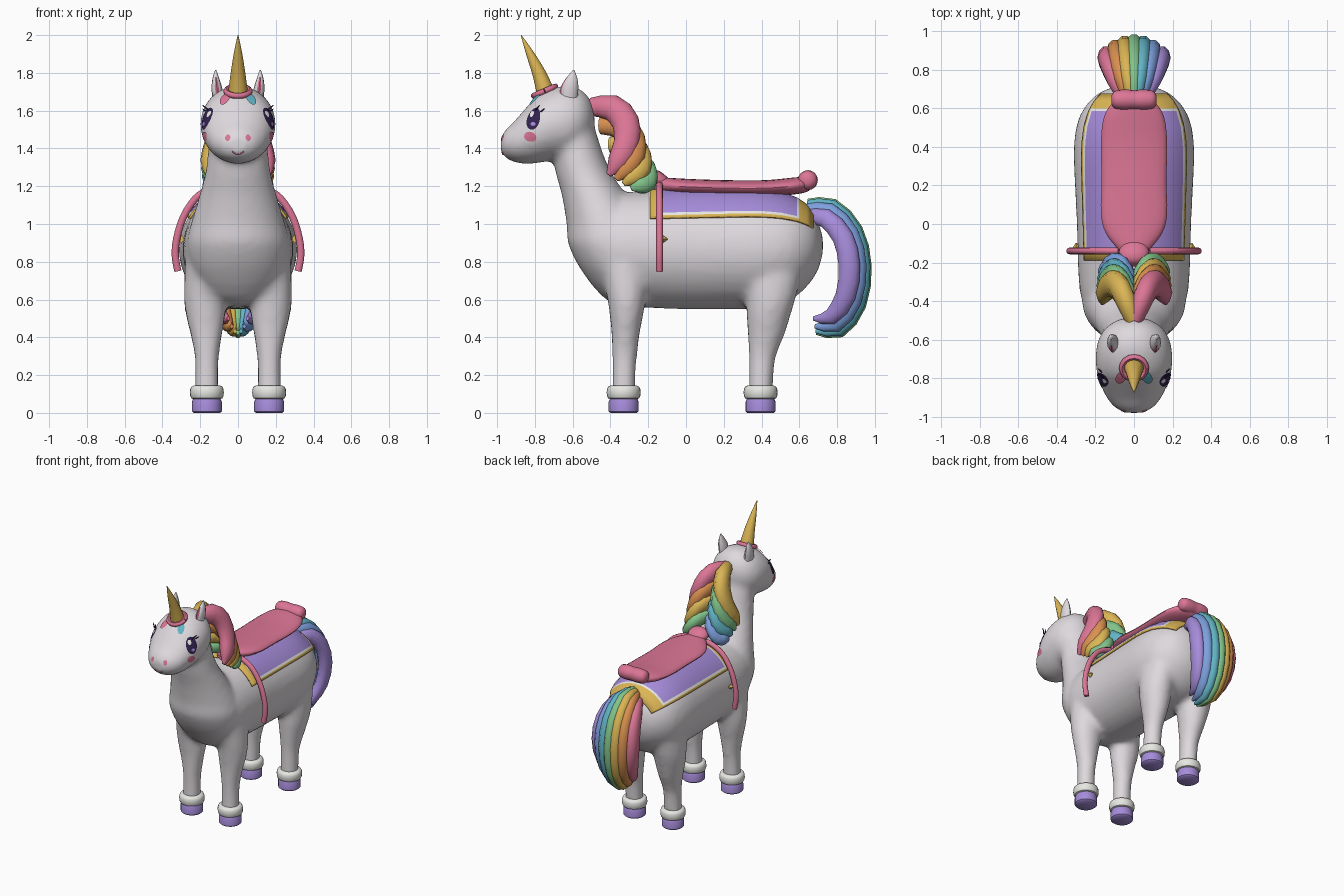
import bpy, bmesh
from math import radians, sin, cos, pi
from mathutils import Vector
from mathutils.bvhtree import BVHTree

if "Cube" in bpy.data.objects:
    bpy.data.objects.remove(bpy.data.objects["Cube"])

X, Y, Z = Vector((1, 0, 0)), Vector((0, 1, 0)), Vector((0, 0, 1))
SIDES = (("left", 1), ("right", -1))


def material(name, *rgb):
    lin = [((c / 255 + .055) / 1.055) ** 2.4 for c in rgb] + [1]
    m = bpy.data.materials.new(name)
    m.use_nodes = True
    m.diffuse_color = lin
    m.node_tree.nodes["Principled BSDF"].inputs["Base Color"].default_value = lin
    return m


coat = material("coat_grey", 222, 217, 221)
white = material("white", 240, 240, 236)
pink = material("pink", 220, 118, 150)
orange = material("orange", 218, 145, 80)
gold = material("gold", 220, 182, 86)
green = material("green", 130, 196, 138)
teal = material("teal", 98, 180, 198)
blue = material("blue", 125, 160, 222)
purple = material("purple", 166, 140, 218)
dark = material("dark_violet", 50, 34, 78)


def spline(rows, steps):
    """Smoothly interpolate rows of numbers."""
    out, last = [], len(rows) - 1
    for i in range(last):
        quad = zip(rows[max(i - 1, 0)], rows[i], rows[i + 1], rows[min(i + 2, last)])
        quad = list(quad)
        for k in range(steps):
            t = k / steps
            out.append([b + .5 * t * (c - a + t * (2 * a - 5 * b + 4 * c - d
                        + t * (3 * b - a - 3 * c + d))) for a, b, c, d in quad])
    return out + [list(rows[-1])]


def loft(bm, rows, axis=None, ref=X, sides=16, steps=3):
    """Skin ellipses given as (x, y, z, radius a, radius b); axis None follows the path."""
    rows = spline(rows, steps)
    pts = [Vector(r[:3]) for r in rows]
    rings = []
    for i, (p, r) in enumerate(zip(pts, rows)):
        if axis == "y":
            u, v = X, Z
        elif axis == "z":
            u, v = X, Y
        else:
            t = (pts[min(i + 1, len(pts) - 1)] - pts[max(i - 1, 0)]).normalized()
            v = t.cross(ref).normalized()
            u = v.cross(t)
        a, b = max(r[3], .002), max(r[4], .002)
        rings.append([bm.verts.new(p + u * a * cos(2 * pi * k / sides)
                                   + v * b * sin(2 * pi * k / sides)) for k in range(sides)])
    for lo, hi in zip(rings, rings[1:]):
        for k in range(sides):
            n = (k + 1) % sides
            bm.faces.new((lo[k], lo[n], hi[n], hi[k]))
    bm.faces.new(rings[0][::-1])
    bm.faces.new(rings[-1])


def finish(name, bm, *mats, recalc=True):
    if recalc:
        bmesh.ops.recalc_face_normals(bm, faces=bm.faces)
    me = bpy.data.meshes.new(name)
    bm.to_mesh(me)
    bm.free()
    ob = bpy.data.objects.new(name, me)
    bpy.context.collection.objects.link(ob)
    for m in mats:
        me.materials.append(m)
    me.shade_smooth()
    me.set_sharp_from_angle(angle=radians(45))
    return ob


def part(name, rows, mat, **kw):
    bm = bmesh.new()
    loft(bm, rows, **kw)
    return finish(name, bm, mat)


# Body: torso, neck, head and legs fused into one skin
bm = bmesh.new()
torso = [(-.59, .91, .05, .06), (-.56, .91, .12, .14), (-.5, .9, .21, .22),
         (-.4, .875, .27, .29), (-.25, .865, .29, .305), (0, .865, .297, .317),
         (.2, .865, .307, .317), (.4, .865, .313, .312), (.55, .87, .287, .275),
         (.65, .88, .22, .2), (.7, .885, .14, .125), (.725, .885, .04, .04)]
loft(bm, [(0, *r) for r in torso], "y", sides=32)
neck = [(-.37, .68, .2, .13), (-.38, .78, .25, .19), (-.4, .9, .27, .225),
        (-.42, 1, .25, .212), (-.485, 1.15, .205, .172), (-.553, 1.3, .168, .143),
        (-.6, 1.5, .15, .12)]
loft(bm, [(0, *r) for r in neck], "z", sides=32)
head = [(-.485, 1.555, .04, .04), (-.505, 1.555, .1, .1), (-.55, 1.55, .158, .158),
        (-.62, 1.54, .192, .192), (-.7, 1.53, .2, .192), (-.78, 1.505, .193, .182),
        (-.85, 1.465, .168, .147), (-.91, 1.435, .138, .108), (-.955, 1.425, .098, .075),
        (-.98, 1.42, .05, .04)]
loft(bm, [(0, *r) for r in head], "y", sides=32)
fore = [(.165, -.33, .08, .064, .064), (.165, -.328, .2, .063, .062),
        (.165, -.325, .3, .065, .067), (.168, -.32, .42, .085, .076),
        (.172, -.315, .52, .105, .09), (.175, -.315, .62, .112, .105),
        (.17, -.32, .78, .11, .13)]
hind = [(.165, .395, .08, .064, .064), (.165, .398, .2, .063, .066),
        (.165, .405, .3, .065, .073), (.168, .425, .42, .085, .1),
        (.172, .437, .52, .105, .118), (.175, .45, .62, .112, .135),
        (.17, .45, .78, .11, .17)]
for side, s in SIDES:
    for leg in (fore, hind):
        loft(bm, [(s * r[0], *r[1:]) for r in leg], "z", sides=20)
body = finish("body", bm, coat)
remesh = body.modifiers.new("fuse", "REMESH")
remesh.mode = "VOXEL"
remesh.voxel_size = .02
soften = body.modifiers.new("soften", "SMOOTH")
soften.factor = .5
soften.iterations = 7
graph = bpy.context.evaluated_depsgraph_get()
skin = bpy.data.meshes.new_from_object(body.evaluated_get(graph))
body.modifiers.clear()
body.data = skin
skin.materials.clear()
skin.materials.append(coat)
skin.shade_smooth()
surface = BVHTree.FromPolygons([v.co for v in skin.vertices],
                               [p.vertices for p in skin.polygons])


def on_body(origin, direction, lift):
    hit, normal, _, _ = surface.ray_cast(origin, direction)
    return None if hit is None else hit + normal * lift


def decal(name, centre, facing, w, h, mat, lift=.004):
    """Thin oval patch following the skin."""
    n = Vector(facing).normalized()
    u = Z.cross(n).normalized()
    v = n.cross(u)
    c = Vector(centre)
    bm = bmesh.new()

    def vert(a, b):
        p = c + u * a + v * b
        return bm.verts.new(on_body(p + n * .2, -n, lift) or p)
    mid = vert(0, 0)
    count = 20
    rings = [[vert(w * r * cos(2 * pi * k / count), h * r * sin(2 * pi * k / count))
              for k in range(count)] for r in (.5, 1)]
    for k in range(count):
        j = (k + 1) % count
        bm.faces.new((mid, rings[0][k], rings[0][j]))
        bm.faces.new((rings[0][k], rings[1][k], rings[1][j], rings[0][j]))
    finish(name, bm, mat, recalc=False)


# Face, ears, socks and hooves
for side, s in SIDES:
    gaze = (.8 * s, -.55, .15)
    decal(side + "_eye", (.155 * s, -.8, 1.555), gaze, .04, .06, dark)
    decal(side + "_eye_glint", (.15 * s, -.812, 1.58), gaze, .013, .017, white, .007)
    decal(side + "_eye_shine", (.16 * s, -.795, 1.525), gaze, .014, .01, purple, .007)
    decal(side + "_cheek", (.16 * s, -.815, 1.46), gaze, .032, .025, pink)
    decal(side + "_nostril", (.045 * s, -.94, 1.45), (.3 * s, -1, .2), .014, .018, pink)
    decal(side + "_forelock", (.07 * s, -.8, 1.665), (.4 * s, -.7, .6), .024, .045,
          teal if s > 0 else pink, .008)
    for k in range(2):
        part(f"{side}_lash_{k}", [(.16 * s, -.795 + .02 * k, 1.605 - .015 * k, .006, .006),
                                  (.188 * s, -.775 + .025 * k, 1.63 - .02 * k, .002, .002)],
             dark, sides=6, steps=1, ref=Z)
    ear = [(.105, -.62, 1.66, .03, .045), (.112, -.615, 1.72, .028, .045),
           (.117, -.605, 1.77, .018, .03), (.118, -.595, 1.815, .003, .004)]
    part(side + "_ear", [(s * r[0], *r[1:]) for r in ear], coat, axis="z", sides=12)
    inner = [(.108, -.65, 1.69, .012, .018), (.113, -.643, 1.73, .013, .018),
             (.117, -.622, 1.775, .006, .012)]
    part(side + "_inner_ear", [(s * r[0], *r[1:]) for r in inner], pink, axis="z", sides=8)
    for end, y in (("front", -.33), ("rear", .395)):
        sock = [(.072, .06), (.078, .083), (.108, .09), (.138, .083), (.146, .06)]
        part(f"{end}_{side}_sock", [(.165 * s, y, z, r, r) for z, r in sock], white,
             axis="z", sides=24, steps=2)
        hoof = [(0, .07), (.008, .079), (.06, .079), (.08, .07)]
        part(f"{end}_{side}_hoof", [(.165 * s, y, z, r, r) for z, r in hoof], purple,
             axis="z", sides=24, steps=1)

smile = []
for k in range(-3, 4):
    p = on_body(Vector((k * .01, -1.3, 1.37 + .0015 * k * k)), Y, .001)
    if p:
        smile.append((*p, .004, .004))
part("mouth", smile, pink, ref=Z, sides=6, steps=1)

# Horn with a ring at its base
part("horn", [(0, -.735, 1.67, .056, .052), (0, -.775, 1.79, .04, .038),
              (0, -.825, 1.9, .023, .022), (0, -.873, 2, .002, .002)], gold, sides=14)
tilt = Vector((0, -.4, .92)).normalized()
across = tilt.cross(X)
hoop = []
for k in range(17):
    a = 2 * pi * k / 16
    p = Vector((0, -.748, 1.703)) + (X * cos(a) + across * sin(a)) * .062
    hoop.append((*p, .016, .016))
part("horn_ring", hoop, pink, ref=tilt, sides=8, steps=1)

# Mane: nested locks sweeping back and down on each side
lock = [(0, -.5, 1.62, .045, .05), (.045, -.39, 1.615, .055, .072),
        (.085, -.32, 1.54, .055, .075), (.125, -.315, 1.43, .052, .07),
        (.155, -.36, 1.33, .045, .058), (.165, -.41, 1.26, .01, .015)]
shift = [(.05, -.1), (.05, -.1), (.037, -.09), (.035, -.07), (.035, -.042), (.04, -.025)]
for side, s in SIDES:
    hues = (pink, orange, gold, green) if s > 0 else (gold, green, teal, blue)
    for i, hue in enumerate(hues):
        k = 1 - .07 * i
        rows = [(s * x, y + dy * i, z + dz * i, a * k, b * k)
                for (x, y, z, a, b), (dy, dz) in zip(lock, shift)]
        part(f"{side}_mane_lock_{i}", rows, hue, sides=10, steps=2)

# Tail: a fan of locks, the middle ones reaching furthest out
path = [(.64, 1.04, .05, .035), (.74, 1.03, .1, .052), (.83, .93, .135, .058),
        (.865, .78, .145, .06), (.845, .62, .125, .056), (.77, .51, .085, .045),
        (.675, .5, .05, .012)]
for i, hue in enumerate((pink, orange, gold, green, teal, blue, purple)):
    s = i / 3 - 1
    k = 1 + .25 * (1 - s * s)
    rows = [(s * w, .62 + (y - .62) * k, .8 + (z - .8) * k, r * .75, r)
            for y, z, w, r in path]
    part(f"tail_lock_{i}", rows, hue, sides=10, steps=2)

# Saddle cloth with a gold border and white piping
ys = [-.19, -.135, -.122] + [-.122 + .078 * k for k in range(1, 9)] + [.58, .593, .63, .665]
angles = [-58, -55, -52] + list(range(-44, 45, 8)) + [52, 55, 58]
bm = bmesh.new()
grid = [[bm.verts.new(on_body(Vector((0, y, .87)),
                              Vector((sin(radians(a)), 0, cos(radians(a)))), .015))
         for a in angles] for y in ys]
rows_n, cols_n = len(ys) - 1, len(angles) - 1
for i in range(rows_n):
    for j in range(cols_n):
        f = bm.faces.new((grid[i][j], grid[i][j + 1], grid[i + 1][j + 1], grid[i + 1][j]))
        edge = min(j, cols_n - 1 - j, i, max(rows_n - 2 - i, 0))
        f.material_index = min(edge, 2)
cloth = finish("saddle_cloth", bm, gold, white, purple, recalc=False)
thick = cloth.modifiers.new("thickness", "SOLIDIFY")
thick.thickness = .012
thick.offset = -1

# Saddle seat, pommel, rear roll and girth strap
seat = [(-.2, 1.2, .04, .03), (-.13, 1.205, .085, .04), (-.05, 1.2, .145, .042),
        (.05, 1.195, .172, .042), (.22, 1.19, .168, .042), (.42, 1.19, .172, .042),
        (.56, 1.2, .155, .045), (.64, 1.21, .1, .04), (.67, 1.215, .04, .02)]
part("saddle_seat", [(0, *r) for r in seat], pink, axis="y", sides=24)
part("pommel", [(0, -.22, 1.225, .03, .02), (0, -.19, 1.24, .07, .042),
                (0, -.14, 1.235, .078, .045), (0, -.09, 1.215, .05, .025)],
     pink, axis="y", sides=16)
roll = [(.118, .02), (.1, .045), (.05, .053)]
roll = roll + [(0, .05)] + [(-x, r) for x, r in roll[::-1]]
part("rear_roll", [(x, .645, 1.232, r, r) for x, r in roll], pink, ref=Z)
strap = [(.08, 1.205), (.15, 1.185), (.225, 1.135), (.29, 1.035), (.325, .92),
         (.332, .83), (.318, .75)]
for side, s in SIDES:
    part(side + "_girth_strap", [(s * x, -.14, z, .018, .02) for x, z in strap],
         pink, ref=Y, sides=10)
    part(side + "_buckle", [(.3 * s, -.125, .92, .02, .022), (.3 * s, -.098, .92, .003, .003)],
         gold, axis="y", sides=4, steps=1)
